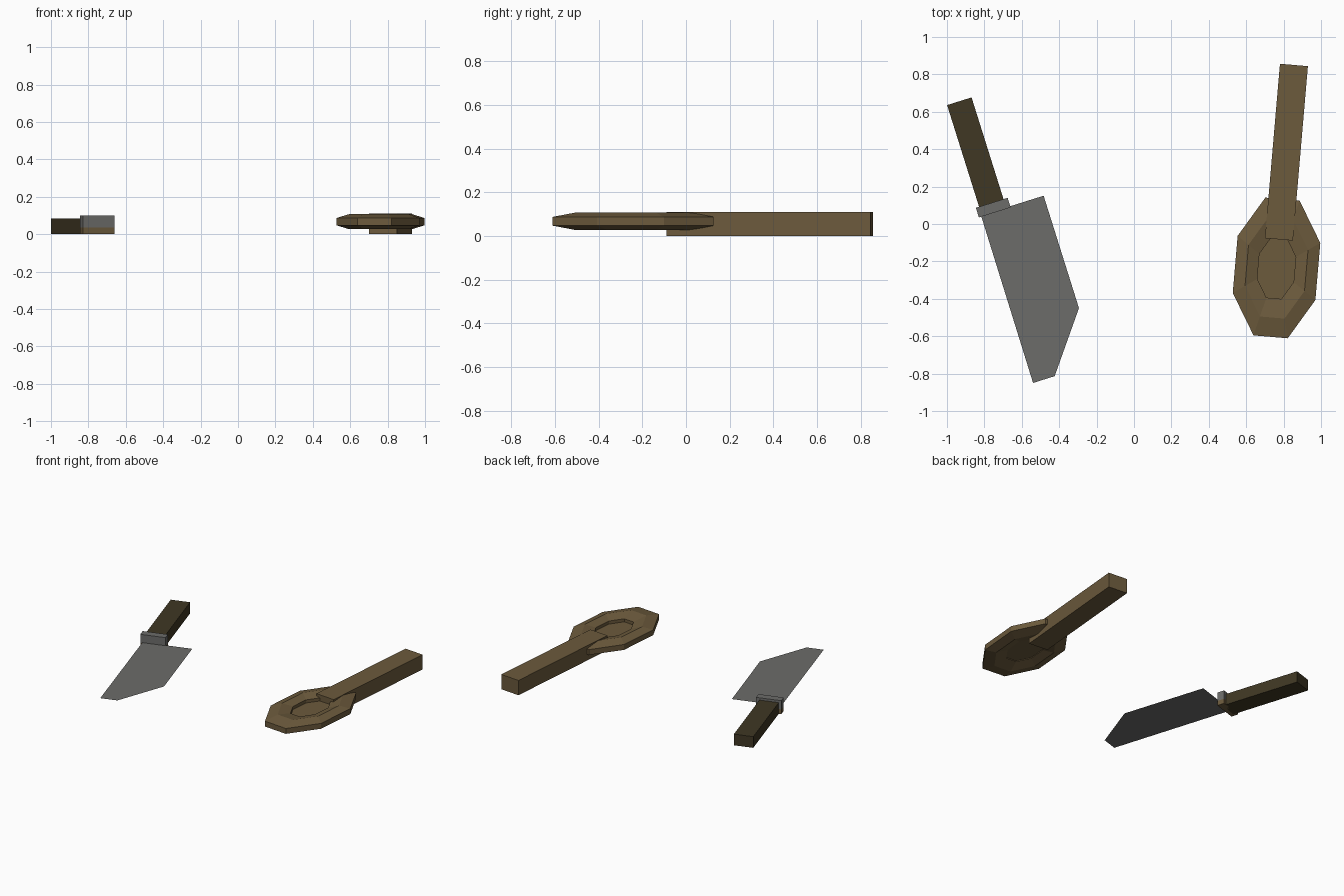
import bpy
import bmesh
import math
from mathutils import Matrix

if "Cube" in bpy.data.objects:
    bpy.data.objects.remove(bpy.data.objects["Cube"])


def material(name, rgb):
    m = bpy.data.materials.new(name)
    m.diffuse_color = (*rgb, 1)
    m.use_nodes = True
    m.node_tree.nodes["Principled BSDF"].inputs["Base Color"].default_value = m.diffuse_color
    return m


wood = material("warm_wood", (0.150, 0.103, 0.046))
dark_wood = material("dark_wood", (0.050, 0.038, 0.017))
steel = material("grey_steel", (0.150, 0.150, 0.143))


def finish(name, bm, mat, frame):
    bmesh.ops.transform(bm, matrix=frame, verts=bm.verts)
    mesh = bpy.data.meshes.new(name)
    bm.to_mesh(mesh)
    bm.free()
    mesh.materials.append(mat)
    ob = bpy.data.objects.new(name, mesh)
    bpy.context.collection.objects.link(ob)
    return ob


def box(name, mat, frame, lo, hi):
    bm = bmesh.new()
    bmesh.ops.create_cube(bm, size=1)
    for v in bm.verts:
        for i in range(3):
            v.co[i] = hi[i] if v.co[i] > 0 else lo[i]
    return finish(name, bm, mat, frame)


def placed(x, y, degrees):
    return Matrix.Translation((x, y, 0)) @ Matrix.Rotation(math.radians(degrees), 4, 'Z')


# Knife: local y runs from the blade tip towards the handle end
knife = placed(-0.7525, 0.0875, 17.45)
box("knife_handle", dark_wood, knife, (-0.071, 0.0, 0.0), (0.066, 0.597, 0.083))
box("knife_guard", steel, knife, (-0.089, -0.027, 0.035), (0.089, 0.027, 0.1))
box("knife_guard_base", wood, knife, (-0.089, -0.027, 0.0), (0.089, 0.027, 0.035))

# Blade: a paper-thin sheet
bm = bmesh.new()
outline = [(-0.075, -0.02), (-0.078, -0.958), (0.043, -0.958), (0.276, -0.65), (0.276, -0.02)]
bm.faces.new([bm.verts.new((x, y, 0.04)) for x, y in outline])
finish("knife_blade", bm, steel, knife)

# Spoon handle
box("spoon_handle", wood, placed(0.815, 0.384, -4.92),
    (-0.075, -0.468, 0.0), (0.075, 0.468, 0.11))

# Spoon rim: stretched eight-sided ring with a six-sided section
bowl = placed(0.762, -0.235, -4.92)
RX, RY, ZC = 0.24, 0.40, 0.067


def ring_point(i, radius, z):
    a = math.radians(22.5 + 45 * i)
    return (RX * radius * math.cos(a), RY * radius * math.sin(a), z)


section = [(1.0, -0.02), (1.0, 0.02), (0.72, 0.04), (0.44, 0.02), (0.44, -0.02), (0.72, -0.04)]
bm = bmesh.new()
rings = [[bm.verts.new(ring_point(i, r, ZC + z)) for r, z in section] for i in range(8)]
for i in range(8):
    a, b = rings[i], rings[(i + 1) % 8]
    for j in range(6):
        k = (j + 1) % 6
        bm.faces.new((a[j], b[j], b[k], a[k]))
bmesh.ops.recalc_face_normals(bm, faces=bm.faces)
finish("spoon_rim", bm, wood, bowl)

# Spoon floor: thin plate closing the ring
bm = bmesh.new()
low = [bm.verts.new(ring_point(i, 0.45, 0.052)) for i in range(8)]
high = [bm.verts.new(ring_point(i, 0.45, 0.064)) for i in range(8)]
bm.faces.new(high)
bm.faces.new(low[::-1])
finish("spoon_floor", bm, wood, bowl)
